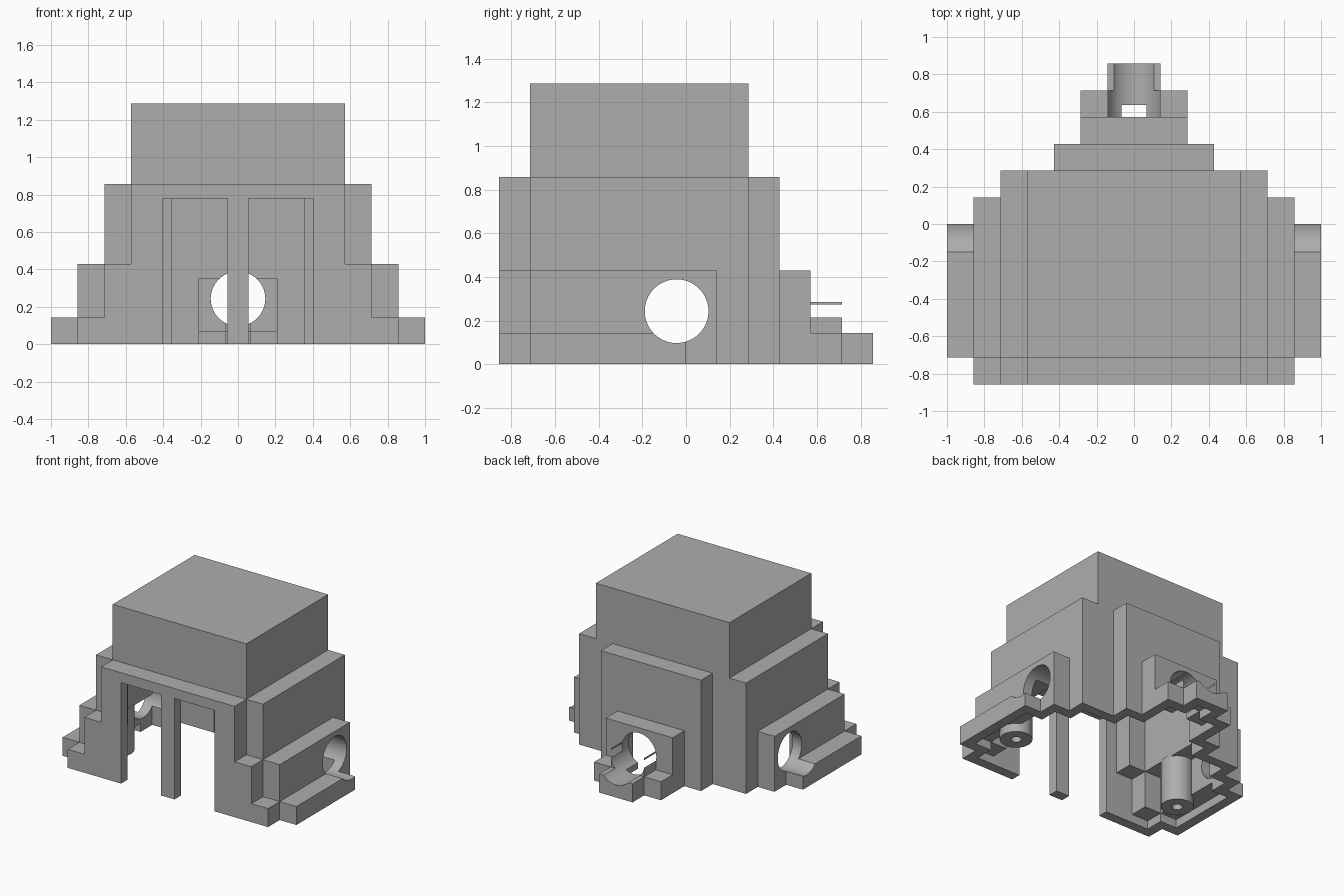
import bpy, bmesh, math
from mathutils import Matrix, Vector

if "Cube" in bpy.data.objects:
    bpy.data.objects.remove(bpy.data.objects["Cube"], do_unlink=True)

U = 1 / 7           # grid step of the stepped housing
WALL = 0.077        # shell thickness
BORE_R, BORE_Z = 0.146, 0.243

grey = bpy.data.materials.new("plain grey")
grey.use_nodes = True
colour = (0.42, 0.42, 0.42, 1)
grey.diffuse_color = colour
grey.node_tree.nodes["Principled BSDF"].inputs["Base Color"].default_value = colour


def make_object(name, bm):
    bmesh.ops.recalc_face_normals(bm, faces=bm.faces)
    mesh = bpy.data.meshes.new(name)
    bm.to_mesh(mesh)
    bm.free()
    mesh.materials.append(grey)
    obj = bpy.data.objects.new(name, mesh)
    bpy.context.collection.objects.link(obj)
    return obj


def activate(obj):
    bpy.ops.object.select_all(action="DESELECT")
    obj.select_set(True)
    bpy.context.view_layer.objects.active = obj


def smooth(obj):
    activate(obj)
    bpy.ops.object.shade_smooth_by_angle(angle=math.radians(30))


def cylinder(name, radius, start, end, segments=64):
    """Capped cylinder between two points."""
    start, end = Vector(start), Vector(end)
    axis = end - start
    turn = axis.to_track_quat("Z", "Y").to_matrix().to_4x4()
    bm = bmesh.new()
    bmesh.ops.create_cone(bm, cap_ends=True, segments=segments, radius1=radius,
                          radius2=radius, depth=axis.length,
                          matrix=Matrix.Translation((start + end) / 2) @ turn)
    return make_object(name, bm)


def cut(obj, cutter):
    """Subtract the cutter and remove it."""
    cutter.hide_render = True
    mod = obj.modifiers.new("cut", "BOOLEAN")
    mod.operation, mod.solver, mod.object = "DIFFERENCE", "EXACT", cutter
    activate(obj)
    bpy.ops.object.modifier_apply(modifier=mod.name)
    bpy.data.objects.remove(cutter, do_unlink=True)


def block_solid(name, solids, voids):
    """Skin of the solid boxes minus the void boxes, each (low, high) corners."""
    axes = [sorted({round(p[a], 4) for box in solids + voids for p in box})
            for a in range(3)]

    def inside(box, p):
        return all(box[0][a] < p[a] < box[1][a] for a in range(3))

    def filled(cell):
        if any(c < 0 or c >= len(axes[a]) - 1 for a, c in enumerate(cell)):
            return False
        p = [(axes[a][c] + axes[a][c + 1]) / 2 for a, c in enumerate(cell)]
        return (any(inside(b, p) for b in solids)
                and not any(inside(b, p) for b in voids))

    cells = {(i, j, k) for i in range(len(axes[0])) for j in range(len(axes[1]))
             for k in range(len(axes[2])) if filled((i, j, k))}
    bm, verts = bmesh.new(), {}
    for cell in cells:
        for a in range(3):
            b, c = (a + 1) % 3, (a + 2) % 3
            for side in (0, 1):
                near = list(cell)
                near[a] += 2 * side - 1
                if tuple(near) in cells:
                    continue
                ring = []
                for db, dc in ((0, 0), (1, 0), (1, 1), (0, 1)):
                    key = list(cell)
                    key[a] += side
                    key[b] += db
                    key[c] += dc
                    key = tuple(key)
                    if key not in verts:
                        verts[key] = bm.verts.new([axes[n][key[n]] for n in range(3)])
                    ring.append(verts[key])
                bm.faces.new(ring if side else ring[::-1])
    return make_object(name, bm)


# Stepped tiers in grid steps: half width, front, back, height
tiers = [
    (4, -5, 2, 9), (4, -6, 2, 6), (5, -5, 2, 6), (5, -6, 2, 3),    # tower and walls
    (6, -6, 1, 1), (6, -5, 1, 3), (7, -5, 0, 1),                   # side steps
    (3, -6, 3, 6), (2, -6, 4, 3), (2, -6, 5, 1),                   # rear steps
    (1, -6, 5, 2), (1, -6, 6, 1),                                  # rear cradle
]
solids, voids = [], []
for w, front, back, h in tiers:
    w, front, back, h = w * U, front * U, back * U, h * U
    solids.append(((-w, front, 0), (w, back, h)))
    voids.append(((-w + WALL, front + WALL, -WALL), (w - WALL, back - WALL, h - WALL)))

# Twin front doorways, leaving a centre post
door_top = 6 * U - WALL
for x0, x1 in ((-0.4, -0.057), (0.057, 0.4)):
    voids.append(((x0, -1, -WALL), (x1, -6 * U + WALL, door_top)))

housing = block_solid("housing", solids, voids)

# Round bores through both sides and the back
cut(housing, cylinder("side_bore", BORE_R, (-1.2, -0.043, BORE_Z), (1.2, -0.043, BORE_Z)))
cut(housing, cylinder("rear_bore", BORE_R, (0, 0.3, BORE_Z), (0, 1.1, BORE_Z)))

# Merge flat areas
bm = bmesh.new()
bm.from_mesh(housing.data)
bmesh.ops.dissolve_limit(bm, angle_limit=0.01, verts=bm.verts, edges=bm.edges)
bm.to_mesh(housing.data)
bm.free()
smooth(housing)

# Screw posts inside the side steps
for side, label in ((1, "left"), (-1, "right")):
    x, y = side * 0.74, -0.41
    post = cylinder(label + "_screw_post", 0.115, (x, y, 0), (x, y, 0.36), 48)
    cut(post, cylinder("pilot_hole", 0.037, (x, y, -0.1), (x, y, 0.28), 24))
    smooth(post)
